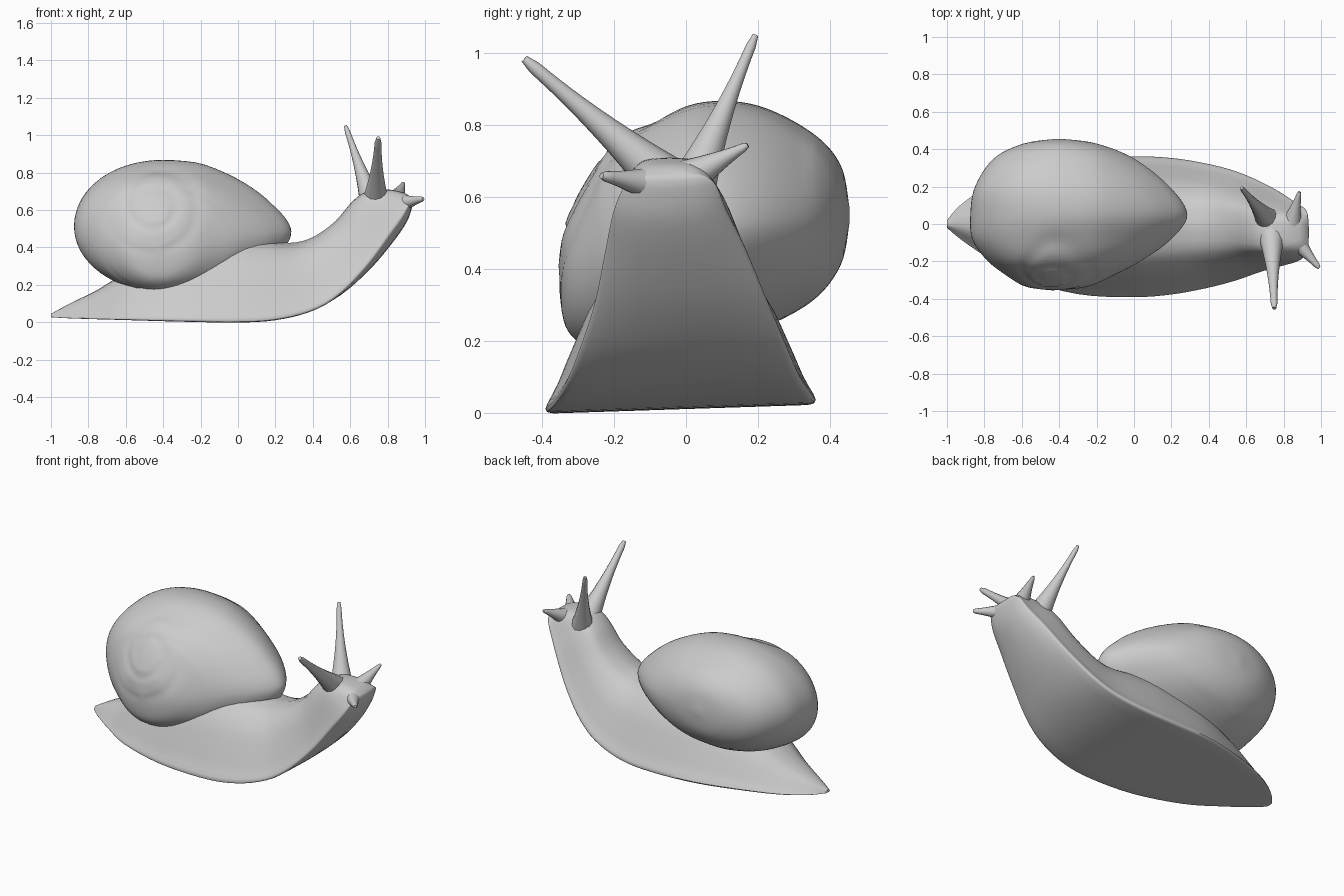
import bpy, math
from mathutils import Vector

cube = bpy.data.objects.get("Cube")
if cube:
    bpy.data.objects.remove(cube)

grey = bpy.data.materials.new("snail grey")
grey.use_nodes = True
grey.diffuse_color = (0.6, 0.6, 0.6, 1)
grey.node_tree.nodes["Principled BSDF"].inputs["Base Color"].default_value = (0.6, 0.6, 0.6, 1)


def smooth_rows(rows, steps):
    """Catmull-Rom interpolation between rows of numbers."""
    out = []
    last = len(rows) - 1
    for i in range(last):
        a, b, c, d = (rows[max(0, min(last, i + k))] for k in (-1, 0, 1, 2))
        for s in range(steps):
            t = s / steps
            out.append([0.5 * (2 * q + (r - p) * t + (2 * p - 5 * q + 4 * r - u) * t * t
                               + (3 * q - p - 3 * r + u) * t ** 3)
                        for p, q, r, u in zip(a, b, c, d)])
    return out + [list(rows[-1])]


def loft(name, rings, angle=50):
    """Skin a list of equal closed rings and cap both ends."""
    n = len(rings[0])
    faces = [(j * n + i, j * n + (i + 1) % n, (j + 1) * n + (i + 1) % n, (j + 1) * n + i)
             for j in range(len(rings) - 1) for i in range(n)]
    faces += [tuple(range(n))[::-1], tuple((len(rings) - 1) * n + i for i in range(n))]
    mesh = bpy.data.meshes.new(name)
    mesh.from_pydata([p for ring in rings for p in ring], [], faces)
    mesh.materials.append(grey)
    obj = bpy.data.objects.new(name, mesh)
    bpy.context.collection.objects.link(obj)
    bpy.ops.object.select_all(action='DESELECT')
    obj.select_set(True)
    bpy.context.view_layer.objects.active = obj
    bpy.ops.object.mode_set(mode='EDIT')
    bpy.ops.mesh.select_all(action='SELECT')
    bpy.ops.mesh.normals_make_consistent(inside=False)
    bpy.ops.object.mode_set(mode='OBJECT')
    bpy.ops.object.shade_smooth_by_angle(angle=math.radians(angle))


# Body: sole x, sole z, back x, back z, centre y, half width
body_rows = [
    (-1.0, .015, -1.0, .045, .0, .02),
    (-.93, .012, -.9, .1, .01, .09),
    (-.8, .01, -.74, .18, .01, .18),
    (-.6, .008, -.55, .3, -.01, .28),
    (-.3, .002, -.3, .4, -.015, .36),
    (0, -.002, -.05, .45, -.015, .376),
    (.2, .01, .12, .44, -.012, .365),
    (.38, .052, .28, .425, -.01, .335),
    (.55, .135, .4, .455, -.01, .293),
    (.7, .265, .52, .54, -.015, .24),
    (.82, .405, .61, .645, -.03, .195),
    (.9, .52, .69, .7, -.045, .158),
    (.93, .6, .8, .71, -.045, .13),
    (.935, .635, .88, .695, -.045, .1),
    (.93, .65, .91, .68, -.045, .06),
]
# Half cross-section: width fraction, height fraction
half = smooth_rows([(.94, 0), (1, .03), (.91, .18), (.79, .42), (.63, .7), (.37, .93), (0, 1)], 3)
section = half + [(-w, h) for w, h in half[-2::-1]] + [(w, 0) for w in (-.75, -.4, 0, .4, .75)]


def body_ring(sx, sz, bx, bz, cy, width):
    # Towards the head the underside rounds off and the back gets broader
    front = max(0, min(1, (sx - .45) / .4))
    ring = []
    for w, h in section:
        h += .14 * front * w * w * (1 - h)
        y = cy + width * math.copysign(abs(w) ** (1 - .35 * front), w)
        # The sole leans slightly, lower on the right side
        ring.append((sx + (bx - sx) * h, y, sz + (bz - sz) * h + (y + .39) * .033 * (1 - h)))
    return ring


loft("body", [body_ring(*r) for r in smooth_rows(body_rows, 4)])

# Shell: y, back x, front x, low z, high z
shell_rows = [
    (.455, -.42, -.38, .53, .57),
    (.43, -.59, -.2, .41, .69),
    (.35, -.75, .0, .31, .78),
    (.2, -.85, .19, .23, .855),
    (.05, -.875, .285, .18, .865),
    (-.08, -.865, .2, .17, .82),
    (-.19, -.79, .05, .17, .76),
    (-.27, -.69, -.1, .18, .66),
    (-.335, -.58, -.25, .24, .53),
    (-.355, -.45, -.41, .37, .41),
]


def shell_ring(y, back, front, low, high, count=72):
    cx, cz = back + (front - back) * (.41 if front > 0 else .45), (low + high) / 2
    ring = []
    for i in range(count):
        a = 2 * math.pi * i / count
        c, s = math.cos(a), math.sin(a)
        taper = abs(s) ** (1.12 if c > 0 and s > 0 else 1)
        p = Vector((cx + c * (front - cx if c > 0 else cx - back), y,
                    cz + math.copysign(taper, s) * (high - low) / 2))
        # The mouth end droops onto the neck
        if s > -.5:
            p.z -= .15 * max(0, p.x + .2) * min(1, s + .5)
        # Shallow spiral seam winding into the spire
        dx, dz = p.x + .44, p.z - .63
        rho = math.hypot(dx, dz)
        if y < .1 and .05 < rho < .3:
            f = (math.log(rho / .05) / math.log(2.1) + math.atan2(dz, dx) / (2 * math.pi)) % 1
            f = min(f, 1 - f)
            depth = .008 * math.exp(-(f / .16) ** 2) * min(1, (.3 - rho) / .1, (rho - .05) / .04)
            p += (Vector((-.4, .1, .5)) - p).normalized() * depth
        ring.append(p)
    return ring


loft("shell", [shell_ring(*r) for r in smooth_rows(shell_rows, 6)], 70)


# Tentacles: flared base narrowing to a blunt tip
def tentacle(name, base, tip, root, end, flare):
    base, tip = Vector(base), Vector(tip)
    axis = tip - base
    side = axis.cross(Vector((0, 1, .3))).normalized()
    up = axis.cross(side).normalized()
    rings = []
    steps = 14
    for i in range(steps + 1):
        t = i / steps
        r = end * (.6 if i == steps else 1) + (root - end) * (1 - t) ** flare
        mid = base + axis * t
        rings.append([mid + (side * math.cos(a) + up * math.sin(a)) * r
                      for a in (2 * math.pi * k / 12 for k in range(12))])
    loft(name, rings)


tentacle("left_eye_stalk", (.72, .015, .625), (.575, .193, 1.05), .07, .014, 1.9)
tentacle("right_eye_stalk", (.735, -.05, .64), (.75, -.45, .985), .075, .018, 1.9)
tentacle("left_feeler", (.84, -.01, .645), (.885, .172, .745), .06, .011, 1.3)
tentacle("right_feeler", (.85, -.07, .63), (.99, -.235, .66), .06, .014, 1.4)
